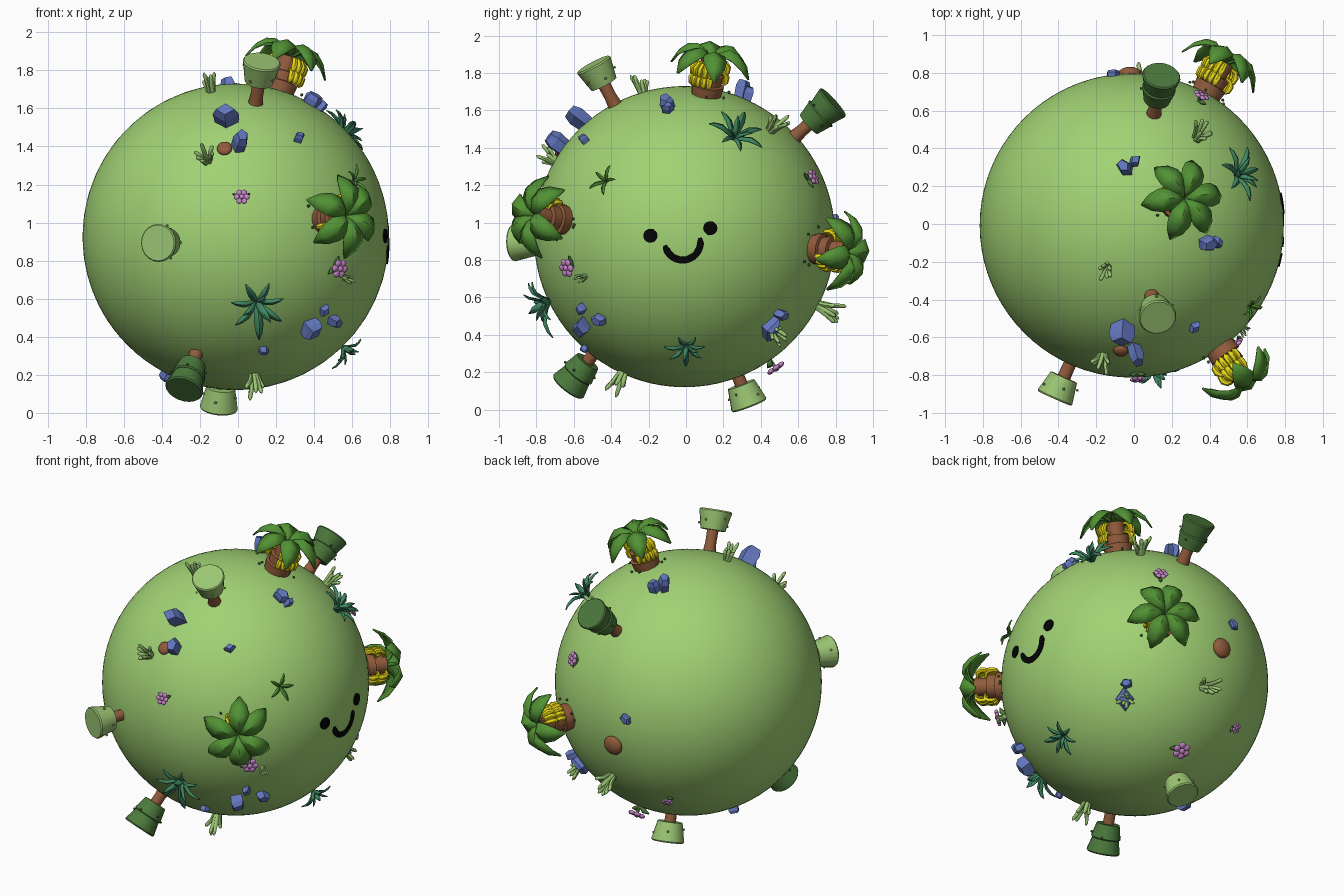
import bpy, bmesh, math, random
from mathutils import Vector, Matrix

if "Cube" in bpy.data.objects:
    bpy.data.objects.remove(bpy.data.objects["Cube"])

random.seed(4)
C, R = Vector((-0.012, -0.008, 0.925)), 0.805


def mat(name, r, g, b):
    m = bpy.data.materials.new(name)
    m.diffuse_color = [((c / 255 + 0.055) / 1.055) ** 2.4 if c > 10 else c / 3294 for c in (r, g, b)] + [1]
    m.use_nodes = True
    m.node_tree.nodes["Principled BSDF"].inputs["Base Color"].default_value = m.diffuse_color
    return m


GRASS = mat("planet green", 161, 210, 116)
LIGHT = mat("light leaf green", 155, 198, 115)
DARK = mat("dark leaf green", 76, 122, 60)
PALM = mat("palm green", 82, 146, 52)
TEAL = mat("teal green", 64, 136, 98)
BROWN = mat("bark brown", 146, 92, 60)
YELLOW = mat("banana yellow", 232, 216, 22)
BLUE = mat("stone blue", 98, 118, 190)
PINK = mat("petal pink", 196, 134, 196)
BLACK = mat("black", 5, 5, 5)


def obj(name, bm, material, angle=35, thick=0):
    bmesh.ops.recalc_face_normals(bm, faces=bm.faces)
    me = bpy.data.meshes.new(name)
    bm.to_mesh(me)
    bm.free()
    me.materials.append(material)
    me.polygons.foreach_set("use_smooth", [angle > 0] * len(me.polygons))
    if angle:
        me.set_sharp_from_angle(angle=math.radians(angle))
    o = bpy.data.objects.new(name, me)
    bpy.context.collection.objects.link(o)
    if thick:
        s = o.modifiers.new("thickness", "SOLIDIFY")
        s.thickness, s.offset = thick, 0
    return o


def frame(d, roll=0.0, h=0.0):
    """Matrix standing on the planet with local z pointing outwards."""
    d = Vector(d).normalized()
    return (Matrix.Translation(C + d * (R + h)) @ d.to_track_quat('Z', 'Y').to_matrix().to_4x4()
            @ Matrix.Rotation(roll, 4, 'Z'))


def bridge(bm, rings, caps=True):
    n = len(rings[0])
    for a, b in zip(rings, rings[1:]):
        for i in range(n):
            bm.faces.new((a[i], a[(i + 1) % n], b[(i + 1) % n], b[i]))
    if caps:
        bm.faces.new(rings[0][::-1])
        bm.faces.new(rings[-1])


def lathe(bm, M, profile, n=20):
    bridge(bm, [[bm.verts.new(M @ Vector((r * math.cos(t * math.tau / n), r * math.sin(t * math.tau / n), z)))
                 for t in range(n)] for r, z in profile])


def tube(bm, M, pts, radii, n=6):
    pts, rings = [Vector(p) for p in pts], []
    for i, p in enumerate(pts):
        t = pts[min(i + 1, len(pts) - 1)] - pts[max(i - 1, 0)]
        u = t.cross(Vector((0.31, 0.92, 0.11))).normalized()
        v = t.cross(u).normalized()
        rings.append([bm.verts.new(M @ (p + radii[i] * (u * math.cos(k * math.tau / n) + v * math.sin(k * math.tau / n))))
                      for k in range(n)])
    bridge(bm, rings)


def leaf(bm, M, ang, path, fold=0.45):
    """Folded leaf: path holds (distance out, height, half width)."""
    A = M @ Matrix.Rotation(ang, 4, 'Z')
    rows = [[bm.verts.new(A @ Vector((r, s * w, h - abs(s) * w * fold))) for s in (-1, 0, 1)] for r, h, w in path]
    for a, b in zip(rows, rows[1:]):
        for i in (0, 1):
            bm.faces.new((a[i], a[i + 1], b[i + 1], b[i]))


def ball(bm, M, p, r, squash=1.0, sub=2):
    bmesh.ops.create_icosphere(bm, subdivisions=sub, radius=r,
                               matrix=M @ Matrix.Translation(p) @ Matrix.Diagonal((1, 1, squash, 1)))


# planet
bm = bmesh.new()
bmesh.ops.create_icosphere(bm, subdivisions=5, radius=R, matrix=Matrix.Translation(C))
obj("planet", bm, GRASS, 60)

# face: two eyes and a smile laid on the +x side


def on_planet(y, z, lift):
    d = Vector((0, y - C.y, z - C.z))
    d.x = math.sqrt(R * R - d.length_squared)
    return C + d.normalized() * (R + lift)


for side, (y, z) in (("left", (-0.19, 0.93)), ("right", (0.13, 0.97))):
    bm = bmesh.new()
    lathe(bm, frame(on_planet(y, z, 0) - C), [(0.037, -0.002), (0.037, 0.007)], 20)
    obj("eye_" + side, bm, BLACK)
bm = bmesh.new()
rings = []
for i in range(25):
    t = i / 24
    a = math.radians(190 + 184 * t)
    w = 0.018 * min(1, 0.5 + 6 * min(t, 1 - t))
    rings.append([bm.verts.new(on_planet(-0.018 + r * math.cos(a), 0.895 + r * math.sin(a), lift))
                  for r, lift in ((0.095 - w, -0.002), (0.095 + w, -0.002), (0.095 + w, 0.007), (0.095 - w, 0.007))])
bridge(bm, rings)
obj("smile", bm, BLACK)

# banana palms: direction, leaf roll, angles of the fruit bunches
FROND = [(0, .18, .015), (.04, .235, .035), (.09, .262, .058), (.14, .25, .062), (.185, .205, .045), (.22, .13, .004)]
for k, (d, roll, bunches) in enumerate([((.28, .145, .95), .3, (0.2, 3.4)),
                                        ((.57, -.79, .11), .6, (1.0, 3.6)),
                                        ((.48, .85, -.08), .2, (0.9, 3.9))]):
    M = frame(d, roll)
    bm = bmesh.new()
    lathe(bm, M, [(.075, -.04), (.088, .05), (.07, .055), (.075, .105), (.052, .11), (.056, .19)], 14)
    obj(f"palm_trunk_{k}", bm, BROWN)
    bm = bmesh.new()
    for i in range(6):
        leaf(bm, M, i * math.tau / 6 + random.uniform(-.15, .15), FROND)
    obj(f"palm_leaves_{k}", bm, PALM, 40, .008)
    bm = bmesh.new()
    for b in bunches:
        for z0 in (.065, .12):
            for j in range(5):
                A = M @ Matrix.Rotation(b + (j - 2) * .3, 4, 'Z')
                tube(bm, A, [(.05, 0, z0 + .06), (.085, 0, z0 + .055), (.102, 0, z0 + .03), (.1, 0, z0), (.09, 0, z0 - .015)],
                     [.006, .014, .017, .015, .005])
    obj(f"bananas_{k}", bm, YELLOW, 50)
    bm = bmesh.new()
    for i in range(6):
        a = random.uniform(0, 6.28)
        r = random.uniform(.1, .13)
        ball(bm, M, (r * math.cos(a), r * math.sin(a), random.uniform(0, .02)), .009, 1, 1)
    obj(f"palm_sprouts_{k}", bm, DARK)

# tub-shaped trees: direction, sink, dark two-tier or light one-tier
for k, (d, h, dark) in enumerate([((.13, -.46, .87), 0, 0), ((-.085, .33, -.86), -.08, 0), ((-.38, -.85, -.03), -.05, 0),
                                  ((.145, .73, .66), 0, 1), ((-.25, -.57, -.735), -.03, 1)]):
    M = frame(d, 0, h)
    bm = bmesh.new()
    lathe(bm, M, [(.043, -.03), (.034, .05), (.036, .15)], 12)
    obj(f"tree_trunk_{k}", bm, BROWN)
    bm = bmesh.new()
    if dark:
        lathe(bm, M, [(.07, .1), (.09, .185), (.084, .192), (.07, .19)])
        lathe(bm, M, [(.08, .185), (.102, .272), (.096, .28)])
    else:
        lathe(bm, M, [(.076, .125), (.1, .24), (.094, .248)])
    for i in range(5):
        a = i * 1.3
        ball(bm, M, (.093 * math.cos(a), .093 * math.sin(a), .16 + .02 * (i % 3)), .008, 1, 1)
    obj(f"tree_crown_{k}", bm, DARK if dark else LIGHT)

# rosette plants: direction, leaf length, colour
for k, (d, s, m) in enumerate([((.62, -.42, .295), .085, PALM), ((.59, .28, .56), .14, TEAL),
                               ((.56, .01, -.575), .11, TEAL), ((.11, -.72, -.34), .165, TEAL)]):
    M = frame(d, k, -.005)
    bm = bmesh.new()
    n = 5 if s < .1 else 7
    for i in range(n):
        q = s * random.uniform(.8, 1.1)
        leaf(bm, M, i * math.tau / n, [(r * q, h * q, w * q) for r, h, w in
             ((0, 0, .06), (.25, .3, .11), (.55, .5, .13), (.85, .5, .08), (1.05, .42, .005))], .6)
    for i in range(3 if s > .1 else 0):
        leaf(bm, M, i * 2.1 + .4, [(r * s, h * s, w * s) for r, h, w in
             ((0, 0, .06), (.15, .4, .12), (.35, .65, .1), (.55, .75, .005))], .6)
    obj(f"rosette_plant_{k}", bm, m, 40, .006)

# blue stones: direction, radius, height
for k, (d, r, h) in enumerate([((-.05, -.56, .64), .07, .11), ((.015, -.68, .5), .055, .1), ((.335, -.54, .52), .036, .04),
                               ((.40, -.09, .71), .055, .06), ((.45, -.09, .69), .035, .05), ((-.03, .30, .755), .05, .09),
                               ((.01, .33, .73), .04, .07), ((-.1, .79, .087), .04, .03), ((.385, -.54, -.47), .062, .07),
                               ((.51, -.45, -.44), .045, .05), ((.46, -.54, -.38), .035, .04), ((.145, -.53, -.59), .03, .03),
                               ((.46, .45, -.48), .075, .055), ((.48, .5, -.41), .04, .06), ((-.35, .03, -.72), .05, .04)]):
    M = frame(d, k * 1.7)
    bm = bmesh.new()
    lathe(bm, M @ Matrix.Rotation(.2, 4, 'X') @ Matrix.Diagonal((1, .75, 1, 1)),
          [(r * .85, -.03), (r, h * .6), (r * .7, h)], 4 + k % 2)
    obj(f"stone_{k}", bm, BLUE, 0)

# brown domes
for k, (d, r) in enumerate([((-.06, -.68, .475), .04), ((-.01, .80, -.11), .062)]):
    bm = bmesh.new()
    ball(bm, frame(d), (0, 0, .008), r, .55, 3)
    obj(f"brown_mound_{k}", bm, BROWN, 60)

# flowers
for k, (d, s) in enumerate([((.03, -.775, .2), .85), ((.555, -.64, -.17), 1.05), ((.36, .67, .31), .9),
                            ((.037, .465, -.67), 1.15), ((-.27, .6, -.47), .7)]):
    M = frame(d, k) @ Matrix.Scale(s, 4)
    bm = bmesh.new()
    for i in range(6):
        a = i * math.tau / 6
        ball(bm, M, (.031 * math.cos(a), .031 * math.sin(a), .045), .019, .6)
    ball(bm, M, (0, 0, .05), .016, .7)
    obj(f"flower_petals_{k}", bm, PINK, 60)
    bm = bmesh.new()
    tube(bm, M, [(0, 0, -.02), (0, 0, .045)], [.008, .008])
    for a in (0.5, 2.7):
        tube(bm, M @ Matrix.Rotation(a, 4, 'Z'), [(0, 0, 0), (.03, 0, .015), (.06, 0, .02)], [.006, .014, .003])
    obj(f"flower_stem_{k}", bm, DARK, 60)

# grass tufts: direction, size
for k, (d, s) in enumerate([((-.13, -.22, .76), 1), ((-.15, -.69, .40), 1), ((.1, -.33, -.73), 1.1), ((.35, .47, .58), 1),
                            ((.06, .72, -.37), 1.15), ((.43, .43, -.45), 1), ((.60, -.56, -.225), .55)]):
    M = frame(d, k) @ Matrix.Scale(s, 4)
    bm = bmesh.new()
    for i in range(7):
        A = M @ Matrix.Rotation(i * 2.4, 4, 'Z')
        L, o = random.uniform(.06, .12), random.uniform(.01, .045)
        tube(bm, A, [(.012, 0, -.02), (.015 + o * .4, 0, L * .5), (.015 + o, 0, L * .9), (.017 + o, 0, L)],
             [.01, .012, .010, .003])
    obj(f"grass_tuft_{k}", bm, LIGHT, 60)
